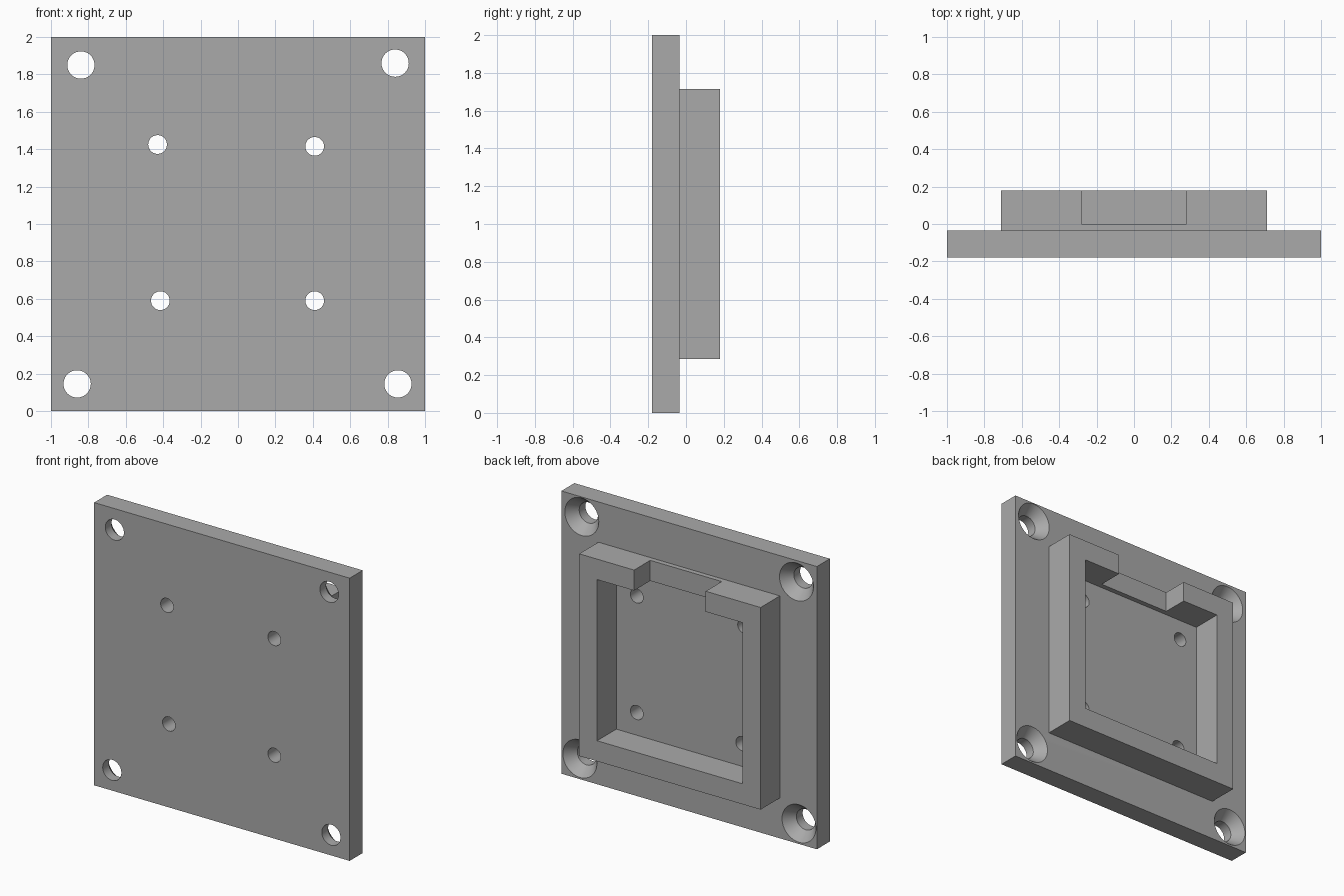
import bpy, bmesh, math
from mathutils import Vector, Matrix

cube = bpy.data.objects.get("Cube")
if cube:
    bpy.data.objects.remove(cube, do_unlink=True)

grey = bpy.data.materials.new("plain grey")
grey.use_nodes = True
colour = (0.4, 0.4, 0.4, 1)
grey.diffuse_color = colour
grey.node_tree.nodes["Principled BSDF"].inputs["Base Color"].default_value = colour

FRONT, PLATE_BACK, BACK = -0.18, -0.035, 0.18
EPS = 0.05


def finish(name, bm):
    bmesh.ops.recalc_face_normals(bm, faces=bm.faces[:])
    mesh = bpy.data.meshes.new(name)
    bm.to_mesh(mesh)
    bm.free()
    obj = bpy.data.objects.new(name, mesh)
    mesh.materials.append(grey)
    bpy.context.collection.objects.link(obj)
    return obj


def box(name, low, high):
    low, high = Vector(low), Vector(high)
    bm = bmesh.new()
    bmesh.ops.create_cube(bm, size=1)
    bmesh.ops.scale(bm, vec=high - low, verts=bm.verts)
    bmesh.ops.translate(bm, vec=(low + high) / 2, verts=bm.verts)
    return finish(name, bm)


def drill(name, x, z, profile, sides=48):
    """Solid of revolution along y from (radius, y) points."""
    bm = bmesh.new()
    rings = []
    for r, y in profile:
        angles = [math.tau * i / sides for i in range(sides)]
        rings.append([bm.verts.new((x + r * math.cos(a), y, z + r * math.sin(a)))
                      for a in angles])
    for a, b in zip(rings, rings[1:]):
        for i in range(sides):
            j = (i + 1) % sides
            bm.faces.new((a[i], a[j], b[j], b[i]))
    bm.faces.new(rings[0])
    bm.faces.new(rings[-1])
    return finish(name, bm)


def combine(target, tool, operation):
    mod = target.modifiers.new(operation.lower(), "BOOLEAN")
    mod.operation, mod.solver, mod.object = operation, "EXACT", tool
    bpy.context.view_layer.objects.active = target
    bpy.ops.object.modifier_apply(modifier=mod.name)
    bpy.data.objects.remove(tool, do_unlink=True)


# Raised square frame with a notch in its top rail
frame = box("frame", (-0.71, -0.1, 0.285), (0.71, BACK, 1.715))
combine(frame, box("pocket", (-0.57, -0.3, 0.43), (0.57, 0.3, 1.57)), "DIFFERENCE")
combine(frame, box("notch", (-0.28, 0, 1.5), (0.28, 0.3, 1.8)), "DIFFERENCE")

# Mounting plate carrying the frame
plate = box("mounting_plate", (-1, FRONT, 0), (1, PLATE_BACK, 2))
combine(plate, frame, "UNION")

# Countersunk corner holes
R, SINK, DEPTH = 0.073, 0.133, 0.075
for x, z in [(-0.84, 1.85), (0.84, 1.86), (-0.86, 0.145), (0.855, 0.145)]:
    combine(plate, drill("corner_hole", x, z, [
        (R, FRONT - EPS), (R, PLATE_BACK - DEPTH),
        (SINK, PLATE_BACK), (SINK, PLATE_BACK + EPS)]), "DIFFERENCE")

# Plain holes in the pocket floor
for x, z in [(-0.43, 1.425), (0.41, 1.415), (-0.415, 0.59), (0.41, 0.59)]:
    combine(plate, drill("pocket_hole", x, z, [
        (0.05, FRONT - EPS), (0.05, PLATE_BACK + EPS)]), "DIFFERENCE")

# Smooth hole walls, sharp edges elsewhere
bpy.ops.object.select_all(action="DESELECT")
plate.select_set(True)
bpy.context.view_layer.objects.active = plate
bpy.ops.object.shade_smooth_by_angle(angle=math.radians(25))
